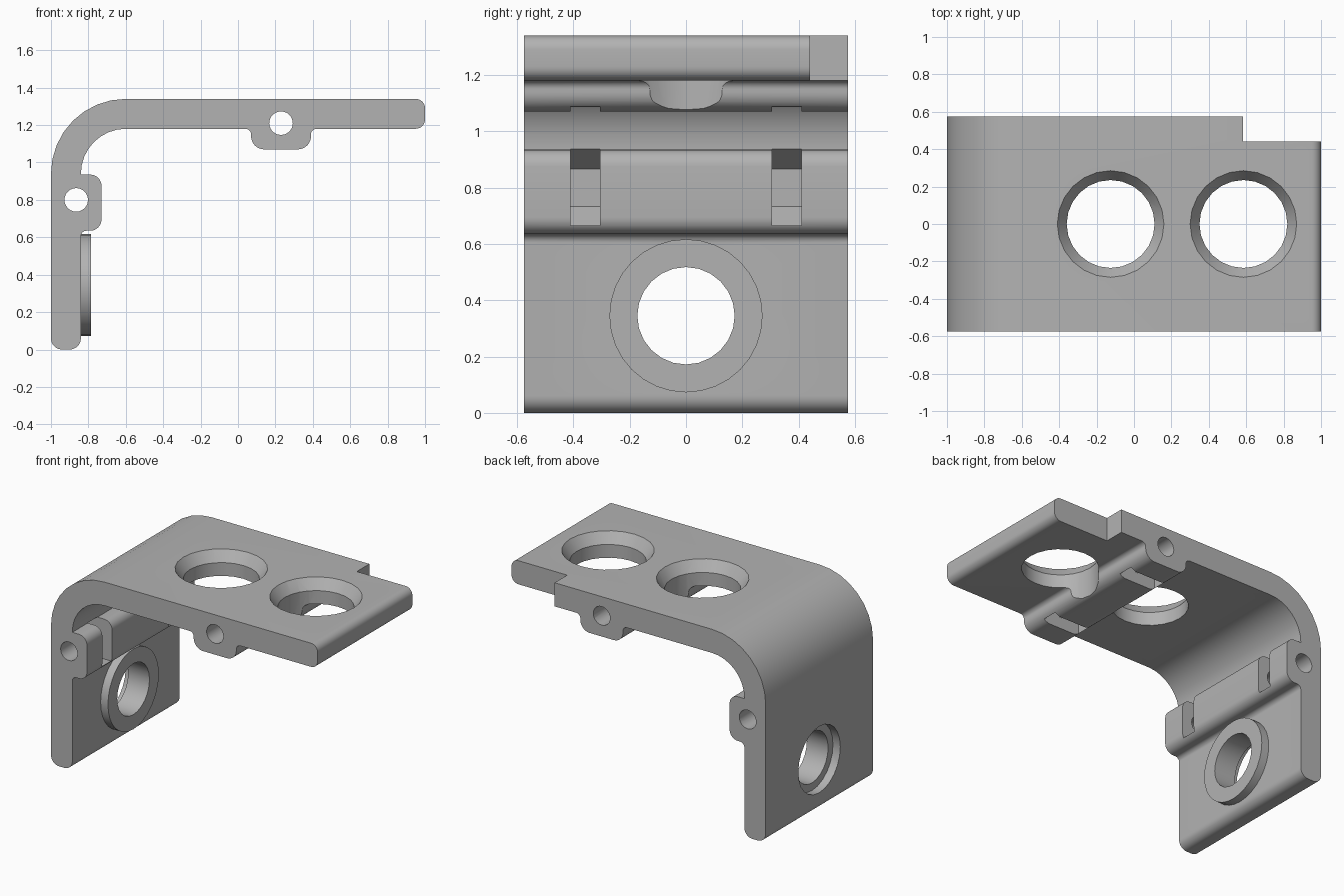
import bpy, bmesh, math
from mathutils import Vector, Matrix

cube = bpy.data.objects.get("Cube")
if cube:
    bpy.data.objects.remove(cube, do_unlink=True)

HALF = 0.575      # half width along y
PIN_R = 0.063
grey = bpy.data.materials.new("plain grey")
grey.use_nodes = True
grey.diffuse_color = (0.45, 0.45, 0.45, 1)
grey.node_tree.nodes["Principled BSDF"].inputs["Base Color"].default_value = (0.45, 0.45, 0.45, 1)


def rounded(corners, steps=8):
    """Round each (x, z, radius) corner with a tangent arc."""
    pts = []
    for i, (x, z, r) in enumerate(corners):
        p = Vector((x, z))
        if r == 0:
            pts.append(p)
            continue
        a = (Vector(corners[i - 1][:2]) - p).normalized()
        b = (Vector(corners[(i + 1) % len(corners)][:2]) - p).normalized()
        centre = p + (a + b) * r          # all corners are square
        for k in range(steps + 1):
            t = k / steps * math.pi / 2
            pts.append(centre - b * r * math.cos(t) - a * r * math.sin(t))
    return pts


def finish(name, bm):
    bmesh.ops.recalc_face_normals(bm, faces=bm.faces)
    mesh = bpy.data.meshes.new(name)
    bm.to_mesh(mesh)
    bm.free()
    mesh.materials.append(grey)
    obj = bpy.data.objects.new(name, mesh)
    bpy.context.collection.objects.link(obj)
    return obj


def prism(name, pts, y0, y1):
    """Extrude an x-z outline along y."""
    bm = bmesh.new()
    face = bm.faces.new([bm.verts.new((p[0], y0, p[1])) for p in pts])
    out = bmesh.ops.extrude_face_region(bm, geom=[face])
    verts = [v for v in out["geom"] if isinstance(v, bmesh.types.BMVert)]
    bmesh.ops.translate(bm, verts=verts, vec=(0, y1 - y0, 0))
    return finish(name, bm)


def cone(name, start, end, r0, r1, sides=24):
    """Round solid between two points."""
    start, end = Vector(start), Vector(end)
    axis = end - start
    turn = axis.to_track_quat('Z', 'Y').to_matrix().to_4x4()
    bm = bmesh.new()
    bmesh.ops.create_cone(bm, cap_ends=True, segments=sides, radius1=r0, radius2=r1,
                          depth=axis.length,
                          matrix=Matrix.Translation((start + end) / 2) @ turn)
    return finish(name, bm)


def combine(obj, tool, operation='DIFFERENCE'):
    bpy.context.view_layer.objects.active = obj
    mod = obj.modifiers.new("cut", 'BOOLEAN')
    mod.operation = operation
    mod.solver = 'EXACT'
    mod.object = tool
    bpy.ops.object.modifier_apply(modifier=mod.name)
    bpy.data.objects.remove(tool, do_unlink=True)


# Bent plate with both hinge ribs
bracket = prism("angle_bracket", rounded([
    (-1, 0, 0.06), (-0.84, 0, 0.06),
    (-0.84, 0.635, 0.03), (-0.73, 0.635, 0.06), (-0.73, 0.935, 0.06), (-0.84, 0.935, 0),
    (-0.84, 1.18, 0.24),
    (0.07, 1.18, 0.03), (0.07, 1.07, 0.07), (0.39, 1.07, 0.07), (0.39, 1.18, 0.03),
    (1, 1.18, 0.05), (1, 1.34, 0.05), (-1, 1.34, 0.4)]), -HALF, HALF)

# Raised boss on the wall, bored through and recessed at the outside
combine(bracket, cone("wall_boss", (-0.9, 0, 0.345), (-0.785, 0, 0.345), 0.272, 0.272, 32), 'UNION')
combine(bracket, cone("wall_bore", (-1.2, 0, 0.345), (-0.6, 0, 0.345), 0.173, 0.173))
combine(bracket, cone("wall_recess", (-1.2, 0, 0.345), (-0.945, 0, 0.345), 0.225, 0.225))

# Countersunk holes in the top plate, also grazing the rib
for x in (-0.125, 0.585):
    combine(bracket, cone("plate_bore", (x, 0, 0.9), (x, 0, 1.5), 0.235, 0.235))
    combine(bracket, cone("plate_countersink", (x, 0, 1.27), (x, 0, 1.41), 0.235, 0.335))

# Clearance pockets across the ribs
pocket = [(0.2, -0.135), (0.025, -0.135), (-0.065, -0.066),
          (-0.065, 0.066), (0.025, 0.137), (0.2, 0.137)]
wall_pocket = [(-0.865 + d, 0.80 + t) for d, t in pocket]
plate_pocket = [(0.23 + t, 1.21 - d) for d, t in pocket]
for shape in (wall_pocket, plate_pocket):
    for y in (-0.358, 0.358):
        combine(bracket, prism("rib_pocket", shape, y - 0.0525, y + 0.0525))

# Pin holes running the full width
for x, z in ((-0.865, 0.80), (0.23, 1.21)):
    combine(bracket, cone("pin_hole", (x, -1, z), (x, 1, z), PIN_R, PIN_R))

# Notched back corner of the plate
combine(bracket, prism("corner_notch", [(0.583, 1), (1.2, 1), (1.2, 1.5), (0.583, 1.5)], 0.44, 0.8))

bpy.ops.object.select_all(action='DESELECT')
bracket.select_set(True)
bpy.context.view_layer.objects.active = bracket
bpy.ops.object.shade_smooth_by_angle(angle=math.radians(30))
